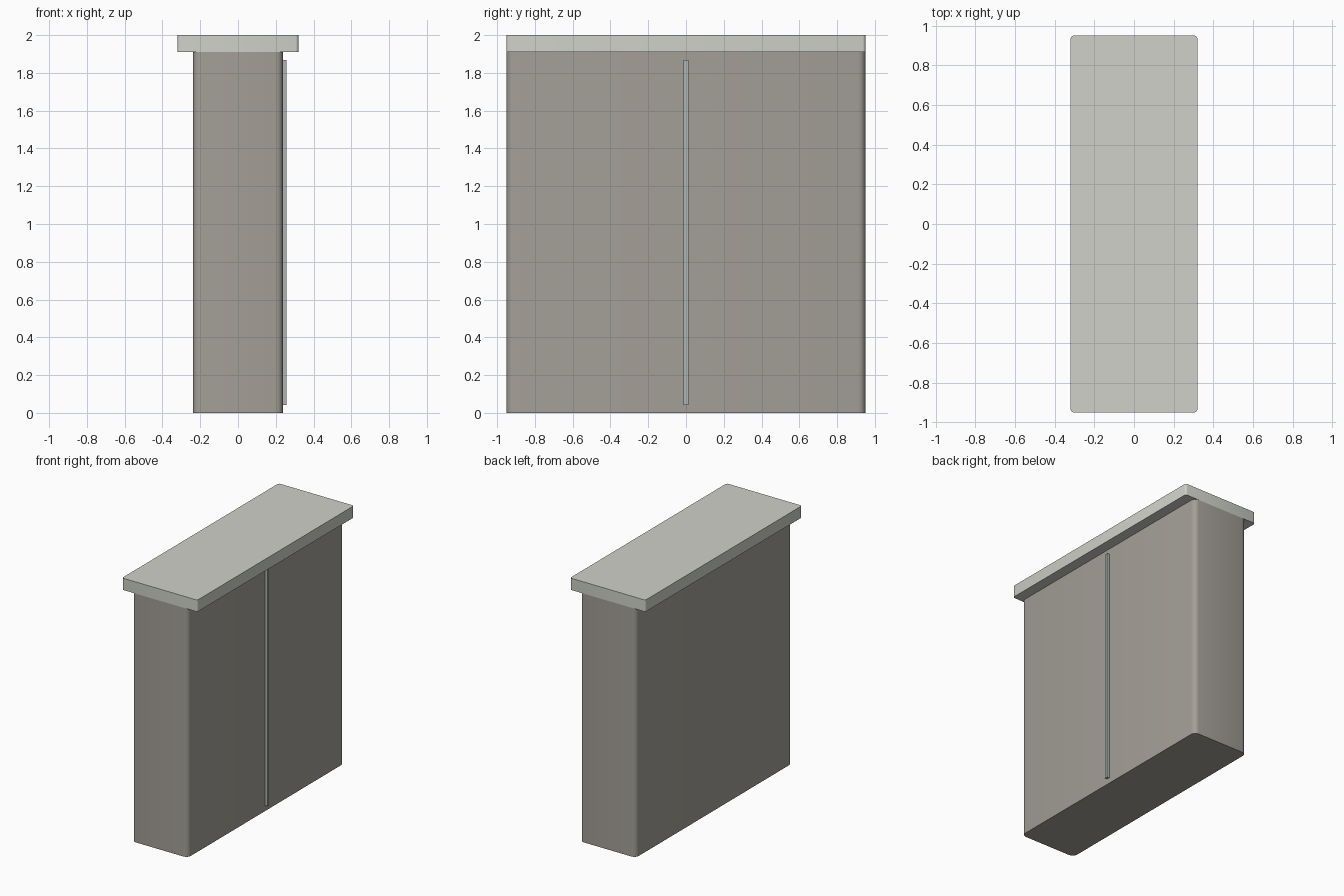
import bpy, bmesh, math

if "Cube" in bpy.data.objects:
    bpy.data.objects.remove(bpy.data.objects["Cube"])


def material(name, rgb):
    m = bpy.data.materials.new(name)
    m.diffuse_color = (*rgb, 1)
    m.use_nodes = True
    m.node_tree.nodes["Principled BSDF"].inputs["Base Color"].default_value = m.diffuse_color
    return m


def box(name, lo, hi, mat, radius=0, segments=4):
    """Box between two corners, with optional rounded vertical edges."""
    bm = bmesh.new()
    bmesh.ops.create_cube(bm, size=1)
    for v in bm.verts:
        v.co = [(a + b) / 2 + c * (b - a) for a, b, c in zip(lo, hi, v.co)]
    if radius:
        upright = [e for e in bm.edges
                   if abs(e.verts[0].co.z - e.verts[1].co.z) > 1e-4]
        bmesh.ops.bevel(bm, geom=upright, offset=radius, segments=segments,
                        profile=0.5, affect='EDGES')
    mesh = bpy.data.meshes.new(name)
    bm.to_mesh(mesh)
    bm.free()
    mesh.materials.append(mat)
    ob = bpy.data.objects.new(name, mesh)
    bpy.context.collection.objects.link(ob)
    bpy.ops.object.select_all(action='DESELECT')
    ob.select_set(True)
    bpy.context.view_layer.objects.active = ob
    if radius:
        bpy.ops.object.shade_smooth_by_angle(angle=math.radians(40))
    return ob


wall_mat = material("warm_grey", (0.37, 0.35, 0.31))
cap_mat = material("pale_stone", (0.62, 0.64, 0.58))
strip_mat = material("strip_grey", (0.42, 0.47, 0.45))

# Main slab with rounded upright corners
box("wall_body", (-0.238, -0.95, 0), (0.238, 0.95, 1.91), wall_mat, 0.038)
# Overhanging cap
box("top_cap", (-0.32, -0.95, 1.91), (0.32, 0.95, 2.0), cap_mat, 0.015, 3)
# Thin seam strip on the right face
box("seam_strip", (0.234, -0.012, 0.043), (0.257, 0.012, 1.868), strip_mat)
